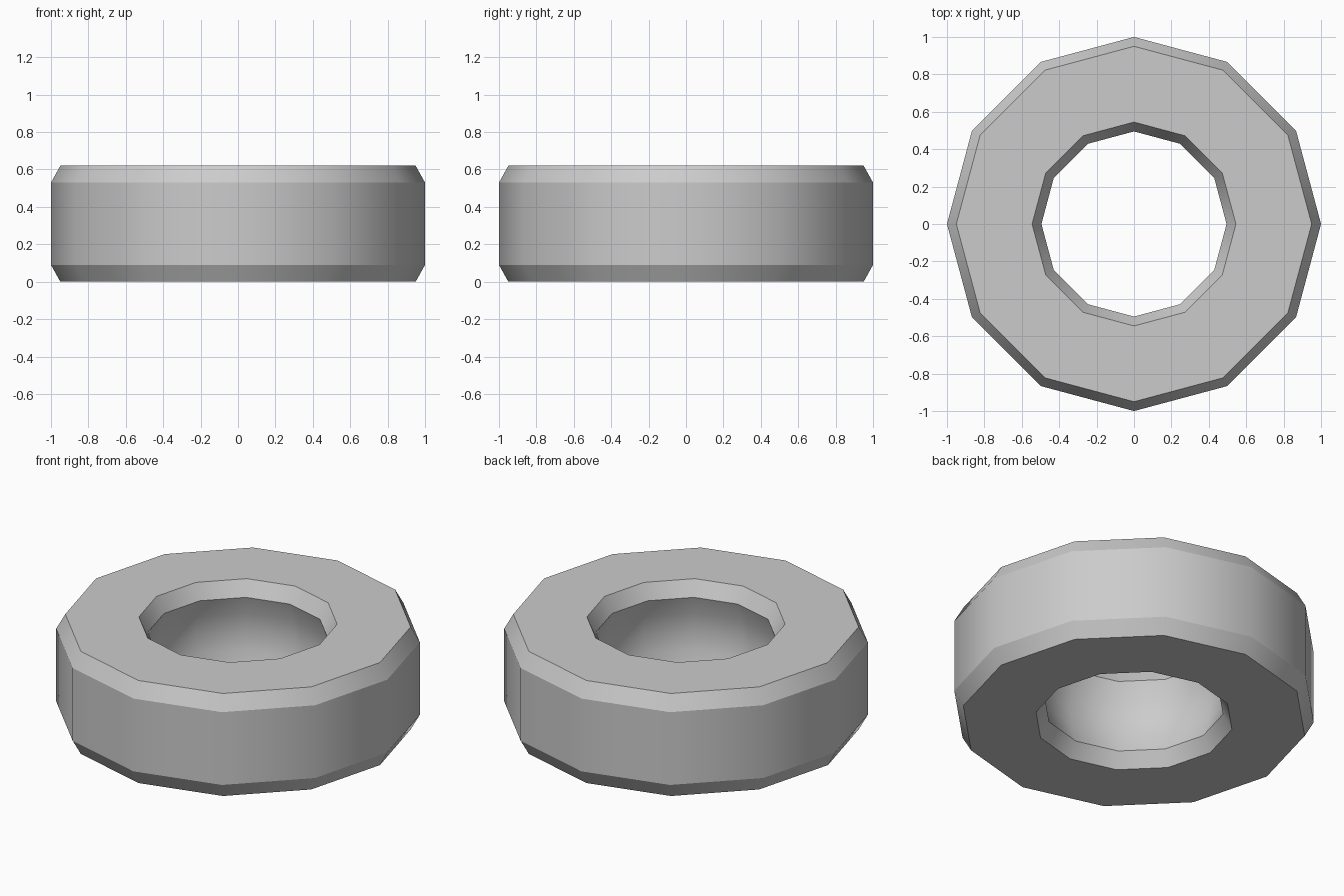
import bpy, bmesh, math

if "Cube" in bpy.data.objects:
    bpy.data.objects.remove(bpy.data.objects["Cube"])

SIDES = 12
# Cross-section (radius, height): outer wall with bevels, then the hollowed bore
profile = [
    (0.95, 0.0), (1.0, 0.09), (1.0, 0.53), (0.95, 0.62),
    (0.545, 0.62), (0.495, 0.53),
    (0.531, 0.42), (0.543, 0.31), (0.531, 0.20),
    (0.495, 0.09), (0.545, 0.0),
]
SHARP_POINTS = {0, 1, 2, 3, 4, 5, 9, 10}

# Revolve the section into a twelve-sided ring
bm = bmesh.new()
rings = []
for r, z in profile:
    rings.append([bm.verts.new((r * math.cos(2 * math.pi * i / SIDES),
                                r * math.sin(2 * math.pi * i / SIDES), z))
                  for i in range(SIDES)])
for k, ring in enumerate(rings):
    nxt = rings[(k + 1) % len(rings)]
    for i in range(SIDES):
        j = (i + 1) % SIDES
        face = bm.faces.new((ring[i], ring[j], nxt[j], nxt[i]))
        face.smooth = True
bmesh.ops.recalc_face_normals(bm, faces=bm.faces)

# Keep the bevel borders crisp while the walls shade smoothly around
for k in SHARP_POINTS:
    for i in range(SIDES):
        bm.edges.get((rings[k][i], rings[k][(i + 1) % SIDES])).smooth = False

mesh = bpy.data.meshes.new("ring")
bm.to_mesh(mesh)
bm.free()
bpy.context.collection.objects.link(bpy.data.objects.new("ring", mesh))
